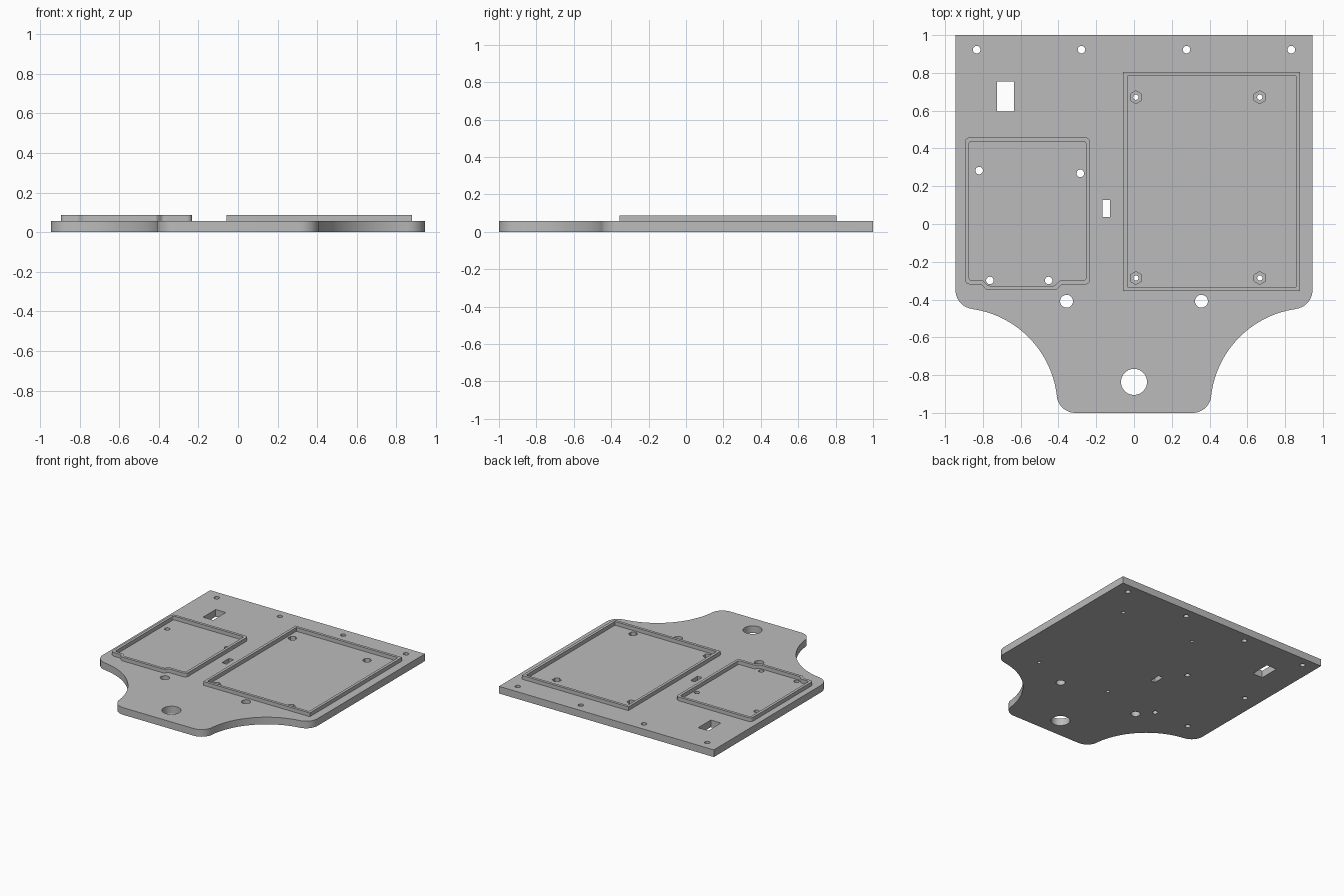
import bpy, bmesh
from math import cos, sin, pi, atan2, radians
from mathutils import Vector

if "Cube" in bpy.data.objects:
    bpy.data.objects.remove(bpy.data.objects["Cube"], do_unlink=True)

BASE, TOP, RIM, LEDGE = 0.0, 0.057, 0.087, 0.03

grey = bpy.data.materials.new("plain_grey")
grey.use_nodes = True
colour = (0.5, 0.5, 0.5, 1)
grey.diffuse_color = colour
grey.node_tree.nodes["Principled BSDF"].inputs["Base Color"].default_value = colour


def arc(cx, cy, r, a0, a1, n):
    return [(cx + r * cos(a0 + (a1 - a0) * i / n), cy + r * sin(a0 + (a1 - a0) * i / n))
            for i in range(n + 1)]


def circle(x, y, r, n=32):
    return arc(x, y, r, 0, 2 * pi, n)[:-1]


def box(x0, x1, y0, y1):
    return [(x0, y0), (x1, y0), (x1, y1), (x0, y1)]


def rounded(points, radii, n=5):
    """Round each corner of an outline with a small curve."""
    out = []
    for i, (p, r) in enumerate(zip(points, radii)):
        p = Vector(p)
        a = p + (Vector(points[i - 1]) - p).normalized() * r
        b = p + (Vector(points[(i + 1) % len(points)]) - p).normalized() * r
        for k in range(n + 1):
            t = k / n
            out.append(a * (1 - t) ** 2 + p * 2 * t * (1 - t) + b * t * t)
    return out


def prism(bm, outline, z0, z1):
    low = [bm.verts.new((x, y, z0)) for x, y in outline]
    high = [bm.verts.new((x, y, z1)) for x, y in outline]
    bm.faces.new(low[::-1])
    bm.faces.new(high)
    for i in range(len(low)):
        j = (i + 1) % len(low)
        bm.faces.new((low[i], low[j], high[j], high[i]))


def finish(name, bm):
    bmesh.ops.recalc_face_normals(bm, faces=bm.faces)
    mesh = bpy.data.meshes.new(name)
    bm.to_mesh(mesh)
    bm.free()
    mesh.materials.append(grey)
    ob = bpy.data.objects.new(name, mesh)
    bpy.context.collection.objects.link(ob)
    return ob


def rim(name, outer, inner):
    """Raised wall between two matching outlines, open where it meets the plate."""
    bm = bmesh.new()
    loops = [[bm.verts.new((x, y, z)) for x, y in line]
             for line, z in ((outer, TOP), (outer, RIM), (inner, RIM), (inner, TOP))]
    for a, b in zip(loops, loops[1:]):
        for i in range(len(a)):
            j = (i + 1) % len(a)
            bm.faces.new((a[i], a[j], b[j], b[i]))
    ob = finish(name, bm)
    # An open shell: make sure its top faces up
    if max(ob.data.polygons, key=lambda f: f.center.z).normal.z < 0:
        ob.data.flip_normals()
    return ob


# Plate outline: rounded shoulder, concave flank, rounded foot, mirrored
flank, shoulder, foot = Vector((0.93, -0.97)), Vector((0.845, -0.35)), Vector((0.31, -0.9))
to_shoulder = atan2(*(shoulder - flank).yx)
to_foot = atan2(*(foot - flank).yx)
half = [(0.945, 1.0)]
half += arc(*shoulder, 0.1, 0, to_shoulder - pi, 10)
half += arc(*flank, 0.525, to_shoulder, to_foot, 28)
half += arc(*foot, 0.1, to_foot - pi, -pi / 2, 10)
outline = half + [(-x, y) for x, y in reversed(half)]
bm = bmesh.new()
prism(bm, outline, BASE, TOP)
plate = finish("base_plate", bm)

# Cutters: rear ledge, slots, round holes and hexagonal nut pockets
cut = bmesh.new()
prism(cut, box(-1.1, 1.1, 0.836, 1.1), LEDGE, 0.2)
holes = [box(-0.724, -0.635, 0.595, 0.754), box(-0.168, -0.128, 0.037, 0.127),
         circle(0, -0.836, 0.069, 48)]
holes += [circle(x, -0.409, 0.034) for x in (-0.357, 0.357)]
holes += [circle(x, 0.923, 0.02) for x in (-0.833, -0.278, 0.278, 0.833)]
holes += [circle(x, y, 0.02) for x, y in
          ((-0.82, 0.283), (-0.284, 0.268), (-0.763, -0.299), (-0.452, -0.299))]
nuts = [(x, y) for x in (0.01, 0.666) for y in (-0.286, 0.671)]
for hole in holes:
    prism(cut, hole, -0.1, 0.2)
pocket = bmesh.new()
for x, y in nuts:
    prism(pocket, [(x + 0.034 * cos(a), y + 0.034 * sin(a))
                   for a in (pi / 6 + i * pi / 3 for i in range(6))], 0.03, 0.2)
bores = bmesh.new()
for x, y in nuts:
    prism(bores, circle(x, y, 0.014, 24), -0.1, 0.2)

for name, tool in (("hole_cutter", cut), ("pocket_cutter", pocket), ("bore_cutter", bores)):
    cutter = finish(name, tool)
    mod = plate.modifiers.new(name, 'BOOLEAN')
    mod.operation, mod.solver, mod.object = 'DIFFERENCE', 'EXACT', cutter
    bpy.context.view_layer.objects.active = plate
    bpy.ops.object.modifier_apply(modifier=mod.name)
    bpy.data.objects.remove(cutter, do_unlink=True)

# Large square-cornered rim
large = rim("large_tray_rim", box(-0.057, 0.88, -0.355, 0.805),
            box(-0.035, 0.858, -0.333, 0.783))


# Small rim with a shallow bump along its front
def tray(x0, x1, y0, y1, bump, b0, b1, slope, r):
    pts = [(x0, y1), (x0, y0), (b0, y0), (b0 + slope, bump),
           (b1 - slope, bump), (b1, y0), (x1, y0), (x1, y1)]
    return rounded(pts, [r, r, 0.008, 0.008, 0.008, 0.008, r, r])


small = rim("small_tray_rim",
            tray(-0.895, -0.232, -0.32, 0.459, -0.349, -0.81, -0.382, 0.029, 0.03),
            tray(-0.873, -0.254, -0.298, 0.437, -0.327, -0.801, -0.391, 0.029, 0.014))

# Smooth the curved walls, keep edges crisp
for ob in (plate, large, small):
    bpy.ops.object.select_all(action='DESELECT')
    ob.select_set(True)
    bpy.context.view_layer.objects.active = ob
    bpy.ops.object.shade_smooth_by_angle(angle=radians(25))
